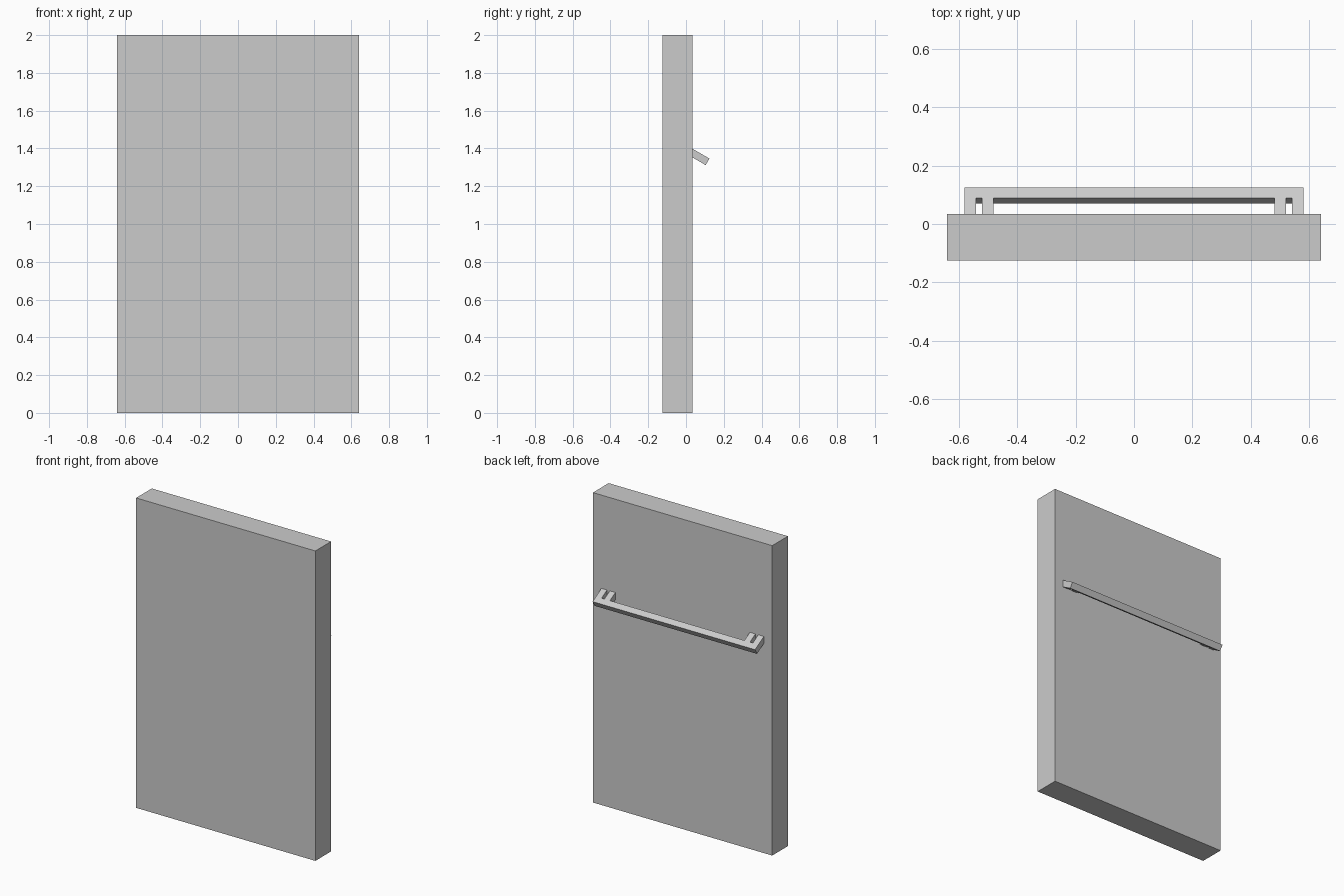
import bpy, bmesh, math
from mathutils import Matrix

cube = bpy.data.objects.get("Cube")
if cube:
    bpy.data.objects.remove(cube, do_unlink=True)

grey = bpy.data.materials.new("light grey")
grey.use_nodes = True
color = (0.6, 0.6, 0.6, 1)
grey.diffuse_color = color
grey.node_tree.nodes["Principled BSDF"].inputs["Base Color"].default_value = color


def extrude_outline(name, points, depth):
    """Flat outline in local xy, thickened downwards along local z."""
    bm = bmesh.new()
    face = bm.faces.new([bm.verts.new((x, y, 0)) for x, y in points])
    bm.normal_update()
    result = bmesh.ops.extrude_face_region(bm, geom=[face], use_keep_orig=True)
    moved = [v for v in result["geom"] if isinstance(v, bmesh.types.BMVert)]
    bmesh.ops.translate(bm, verts=moved, vec=(0, 0, -depth))
    bmesh.ops.recalc_face_normals(bm, faces=bm.faces)
    mesh = bpy.data.meshes.new(name)
    bm.to_mesh(mesh)
    bm.free()
    mesh.materials.append(grey)
    obj = bpy.data.objects.new(name, mesh)
    bpy.context.collection.objects.link(obj)
    return obj


def mirrored(half):
    return half + [(-x, y) for x, y in reversed(half)]


# Upright panel
HALF_WIDTH, FRONT, BACK, HEIGHT = 0.64, -0.125, 0.035, 2.0
panel = extrude_outline("panel", mirrored([(HALF_WIDTH, FRONT), (HALF_WIDTH, BACK)]), HEIGHT)
panel.location.z = HEIGHT

# Handle: a long rail on two pairs of legs, tilted down away from the panel
ROOT, INNER, TIP = -0.01, 0.063, 0.103
half = [(0.48, INNER), (0.48, ROOT), (0.52, ROOT), (0.52, INNER),
        (0.54, INNER), (0.54, ROOT), (0.58, ROOT), (0.58, TIP)]
handle = extrude_outline("handle", mirrored(half), 0.04)
handle.matrix_world = (Matrix.Translation((0, BACK, 1.398))
                       @ Matrix.Rotation(math.radians(-30), 4, "X"))
